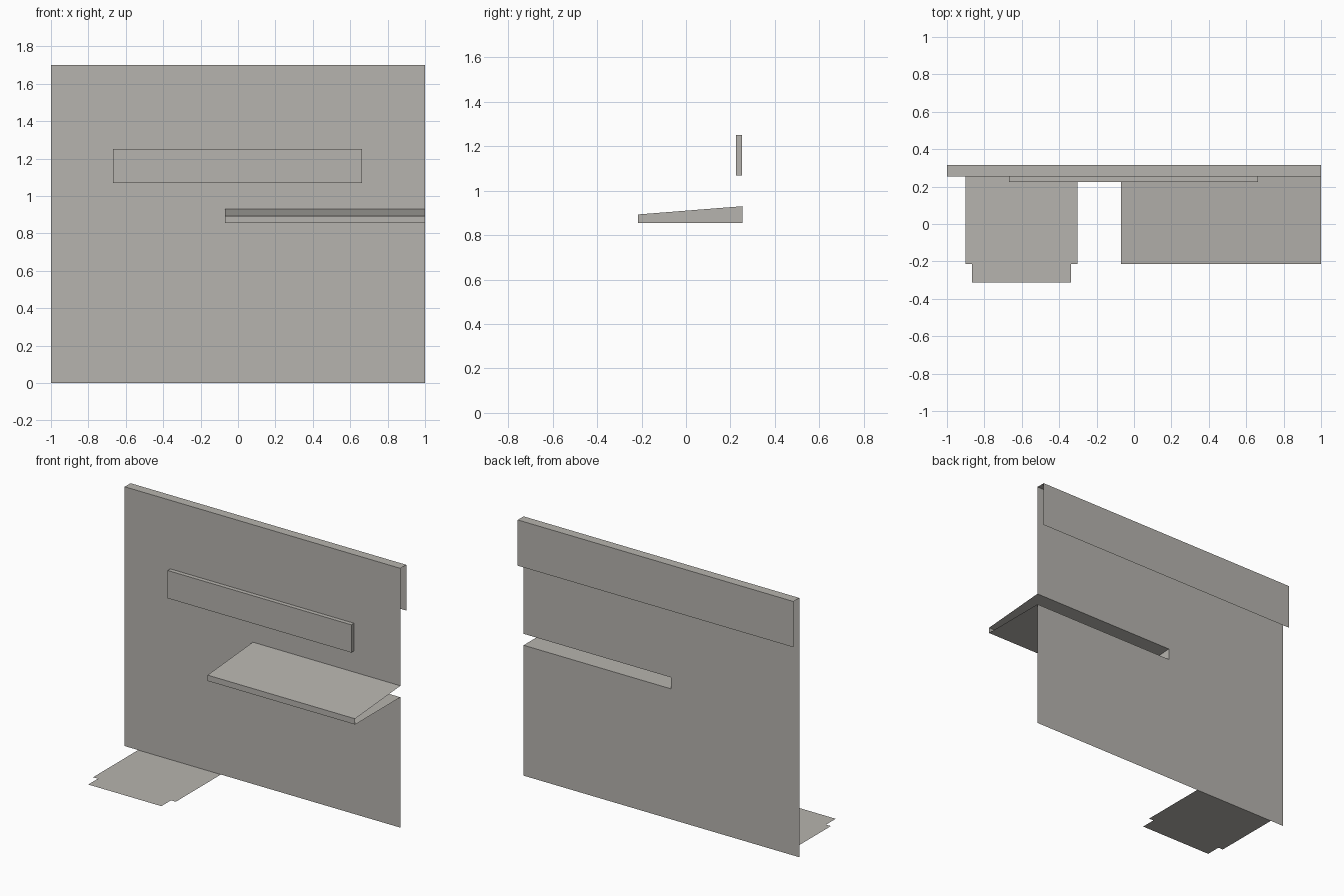
import bpy
import bmesh

cube = bpy.data.objects.get("Cube")
if cube:
    bpy.data.objects.remove(cube, do_unlink=True)

COLOUR = (0.47, 0.455, 0.425, 1.0)
grey = bpy.data.materials.new("warm grey")
grey.use_nodes = True
grey.diffuse_color = COLOUR
grey.node_tree.nodes["Principled BSDF"].inputs["Base Color"].default_value = COLOUR


def sheets(name, *outlines):
    """Make one object from flat sheets, each given by its outline."""
    bm = bmesh.new()
    for outline in outlines:
        bm.faces.new([bm.verts.new(p) for p in outline])
    bmesh.ops.remove_doubles(bm, verts=bm.verts, dist=0.0001)
    mesh = bpy.data.meshes.new(name)
    bm.to_mesh(mesh)
    bm.free()
    mesh.materials.append(grey)
    obj = bpy.data.objects.new(name, mesh)
    bpy.context.collection.objects.link(obj)
    return obj


# Shared planes
LEFT, RIGHT, TOP = 1.0, -1.0, 1.7
PANEL_Y, FLAP_Y = 0.254, 0.315
SLOT_X, SLOT_LOW, SLOT_HIGH = -0.07, 0.855, 0.93

# Upright panel with a slot running out through its left edge
sheets("back_panel", [(x, PANEL_Y, z) for x, z in (
    (RIGHT, 0), (LEFT, 0), (LEFT, SLOT_LOW), (SLOT_X, SLOT_LOW),
    (SLOT_X, SLOT_HIGH), (LEFT, SLOT_HIGH), (LEFT, TOP), (RIGHT, TOP))])

# Folded hanging lip: top strip and rear flap
FLAP_LOW = 1.4
sheets("hanging_lip",
       [(RIGHT, PANEL_Y, TOP), (LEFT, PANEL_Y, TOP),
        (LEFT, FLAP_Y, TOP), (RIGHT, FLAP_Y, TOP)],
       [(LEFT, FLAP_Y, FLAP_LOW), (RIGHT, FLAP_Y, FLAP_LOW),
        (RIGHT, FLAP_Y, TOP), (LEFT, FLAP_Y, TOP)])

# Hollow sloping shelf, open at the slot and at its left end
profile = [(PANEL_Y, SLOT_LOW), (PANEL_Y, SLOT_HIGH), (-0.215, 0.893), (-0.215, SLOT_LOW)]
inner = [(SLOT_X, y, z) for y, z in profile]
outer = [(LEFT, y, z) for y, z in profile]
walls = [[inner[i], inner[i + 1], outer[i + 1], outer[i]] for i in (1, 2)]
walls.append([inner[3], inner[0], outer[0], outer[3]])
sheets("sloping_shelf", inner, *walls)

# Foot sheet with a narrower front tab
sheets("foot_plate", [(x, y, 0) for x, y in (
    (-0.902, PANEL_Y), (-0.902, -0.213), (-0.867, -0.213), (-0.867, -0.313),
    (-0.337, -0.313), (-0.337, -0.213), (-0.302, -0.213), (-0.302, PANEL_Y))])

# Raised bar on the front of the panel
bpy.ops.mesh.primitive_cube_add(size=1, location=(-0.002, 0.239, 1.16))
bar = bpy.context.object
bar.name = "front_bar"
bar.scale = (1.332, 0.028, 0.182)
bpy.ops.object.transform_apply(location=False, rotation=False, scale=True)
bar.data.materials.append(grey)
